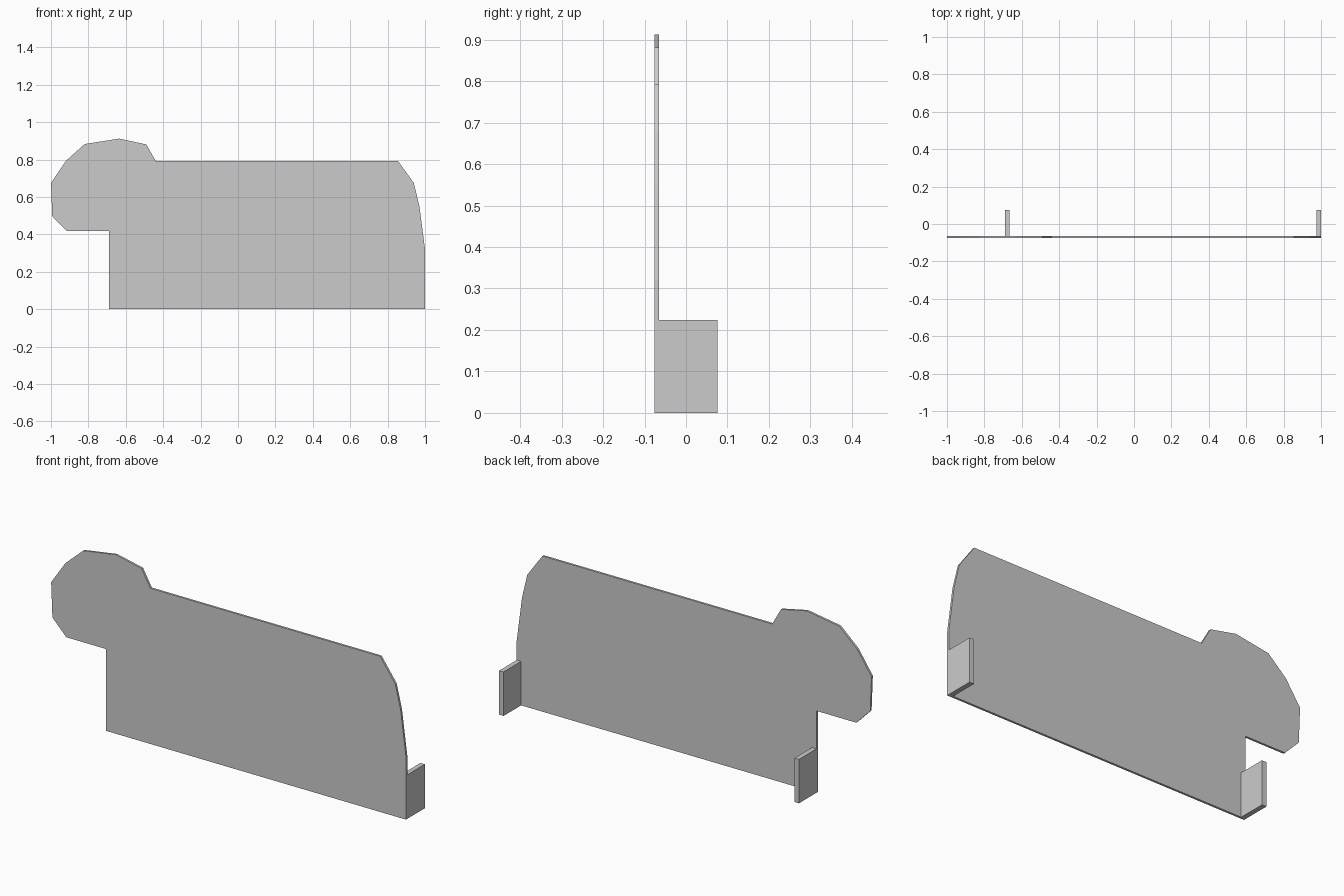
import bpy, bmesh

if "Cube" in bpy.data.objects:
    bpy.data.objects.remove(bpy.data.objects["Cube"])

Y_FRONT, Y_INNER, Y_BACK = -0.076, -0.065, 0.076


def extruded(name, outline, direction):
    """Make a solid by extruding a planar outline."""
    bm = bmesh.new()
    face = bm.faces.new([bm.verts.new(p) for p in outline])
    ext = bmesh.ops.extrude_face_region(bm, geom=[face], use_keep_orig=True)
    verts = [g for g in ext["geom"] if isinstance(g, bmesh.types.BMVert)]
    bmesh.ops.translate(bm, verts=verts, vec=direction)
    bmesh.ops.recalc_face_normals(bm, faces=bm.faces)
    mesh = bpy.data.meshes.new(name)
    bm.to_mesh(mesh)
    bm.free()
    obj = bpy.data.objects.new(name, mesh)
    bpy.context.collection.objects.link(obj)
    return obj


# Flat animal-shaped panel: body with rounded rump and faceted head
profile = [(-0.69, 0), (1, 0), (1, 0.32), (0.97, 0.55), (0.94, 0.675),
           (0.855, 0.793), (-0.44, 0.793), (-0.49, 0.881), (-0.635, 0.912),
           (-0.82, 0.883), (-0.92, 0.793), (-1, 0.675), (-0.993, 0.497),
           (-0.915, 0.417), (-0.69, 0.417)]
extruded("silhouette_panel", [(x, Y_FRONT, z) for x, z in profile],
         (0, Y_INNER - Y_FRONT, 0))

# Tabs folded back at both lower corners to hold the panel upright
for name, x in (("left_support_tab", -0.69), ("right_support_tab", 0.975)):
    extruded(name, [(x, Y_INNER, 0), (x, Y_BACK, 0),
                    (x, Y_BACK, 0.224), (x, Y_INNER, 0.224)], (0.025, 0, 0))
